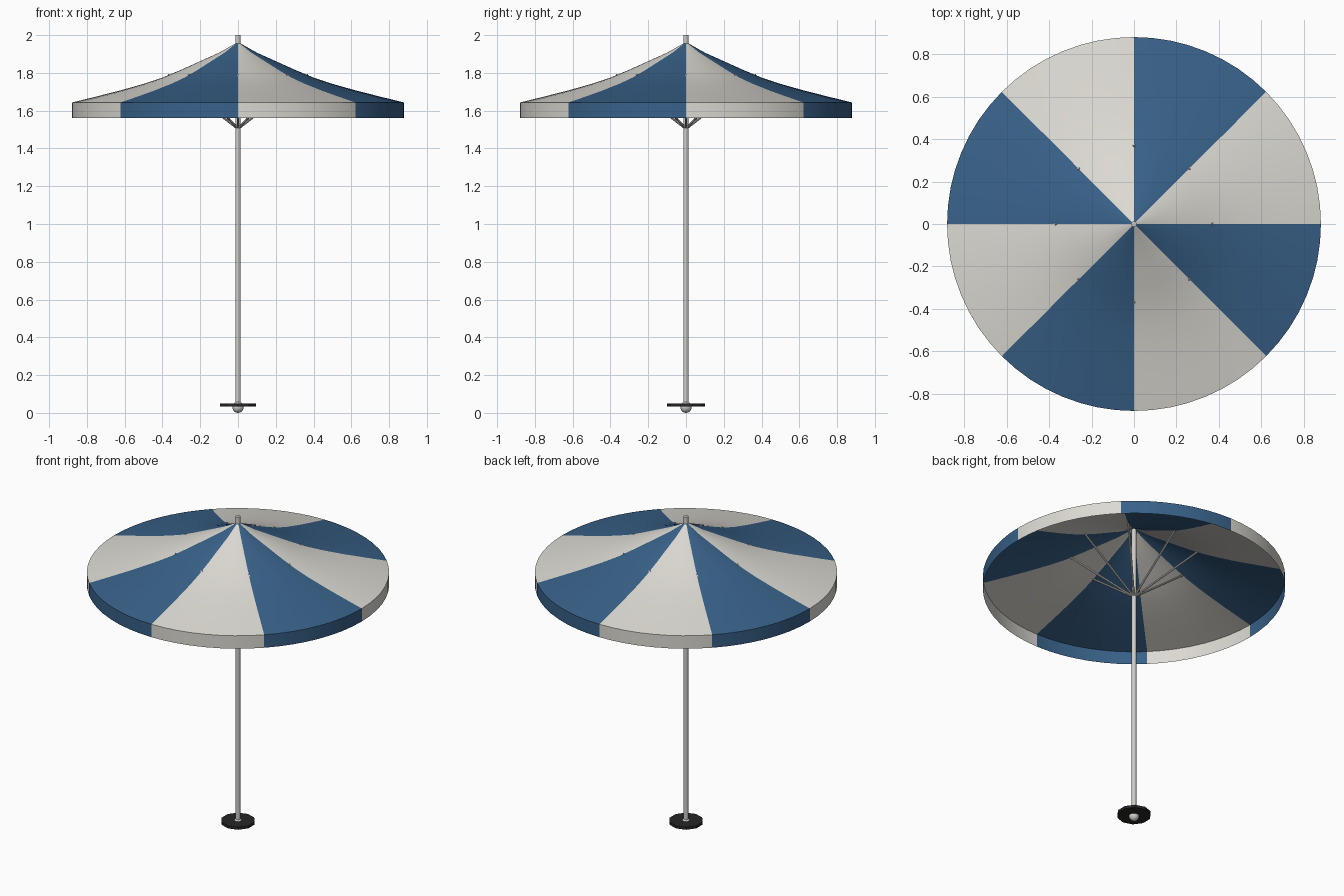
import bpy, bmesh, math
from mathutils import Vector

cube = bpy.data.objects.get("Cube")
if cube:
    bpy.data.objects.remove(cube, do_unlink=True)


def material(name, rgb):
    mat = bpy.data.materials.new(name)
    mat.use_nodes = True
    mat.diffuse_color = (*rgb, 1)
    mat.node_tree.nodes["Principled BSDF"].inputs["Base Color"].default_value = (*rgb, 1)
    return mat


cream = material("cream fabric", (0.72, 0.70, 0.65))
blue = material("blue fabric", (0.04, 0.12, 0.25))
metal = material("pale metal", (0.62, 0.61, 0.58))
black = material("black base", (0.02, 0.02, 0.02))


def finish(obj, name, mat, smooth=True):
    obj.name = name
    obj.data.materials.append(mat)
    if smooth:
        bpy.ops.object.shade_smooth_by_angle(angle=math.radians(35))
    return obj


def rod(name, start, end, radius, sides, mat, smooth=True, spin=0):
    start, end = Vector(start), Vector(end)
    axis = end - start
    turn = axis.to_track_quat("Z", "Y").to_euler()
    if spin:
        turn.z += spin
    bpy.ops.mesh.primitive_cylinder_add(vertices=sides, radius=radius, depth=axis.length,
                                        location=(start + end) / 2, rotation=turn)
    return finish(bpy.context.object, name, mat, smooth)


# Canopy: a sagging profile swept round, ending in a vertical valance
SEGMENTS = 64
profile = [(0.012, 1.957), (0.1, 1.907), (0.2, 1.862), (0.3, 1.817), (0.4, 1.775),
           (0.5, 1.742), (0.62, 1.708), (0.75, 1.675), (0.88, 1.643), (0.88, 1.56)]
bm = bmesh.new()
rings = []
for r, z in profile:
    ring = []
    for i in range(SEGMENTS):
        a = math.tau * i / SEGMENTS
        ring.append(bm.verts.new((r * math.cos(a), r * math.sin(a), z)))
    rings.append(ring)
for upper, lower in zip(rings, rings[1:]):
    for i in range(SEGMENTS):
        j = (i + 1) % SEGMENTS
        face = bm.faces.new((upper[i], lower[i], lower[j], upper[j]))
        # Alternate colour on every eighth of the circle
        face.material_index = (i * 8 // SEGMENTS) % 2
mesh = bpy.data.meshes.new("canopy")
bm.to_mesh(mesh)
bm.free()
canopy = bpy.data.objects.new("canopy", mesh)
bpy.context.collection.objects.link(canopy)
bpy.ops.object.select_all(action="DESELECT")
canopy.select_set(True)
bpy.context.view_layer.objects.active = canopy
finish(canopy, "canopy", cream)
mesh.materials.append(blue)

# Pole and base
rod("pole", (0, 0, 0.03), (0, 0, 2.0), 0.0135, 16, metal)
rod("base_disc", (0, 0, 0.033), (0, 0, 0.05), 0.1, 10, black, smooth=False)
bpy.ops.mesh.primitive_uv_sphere_add(segments=16, ring_count=10, radius=0.03,
                                     location=(0, 0, 0.03))
finish(bpy.context.object, "base_ball", metal)

# Support ribs from the pole to the canopy seams
for k in range(8):
    a = math.tau * k / 8
    out = Vector((math.cos(a), math.sin(a), 0))
    rod(f"rib_{k + 1}", out * 0.008 + Vector((0, 0, 1.51)),
        out * 0.372 + Vector((0, 0, 1.79)), 0.006, 8, metal)
